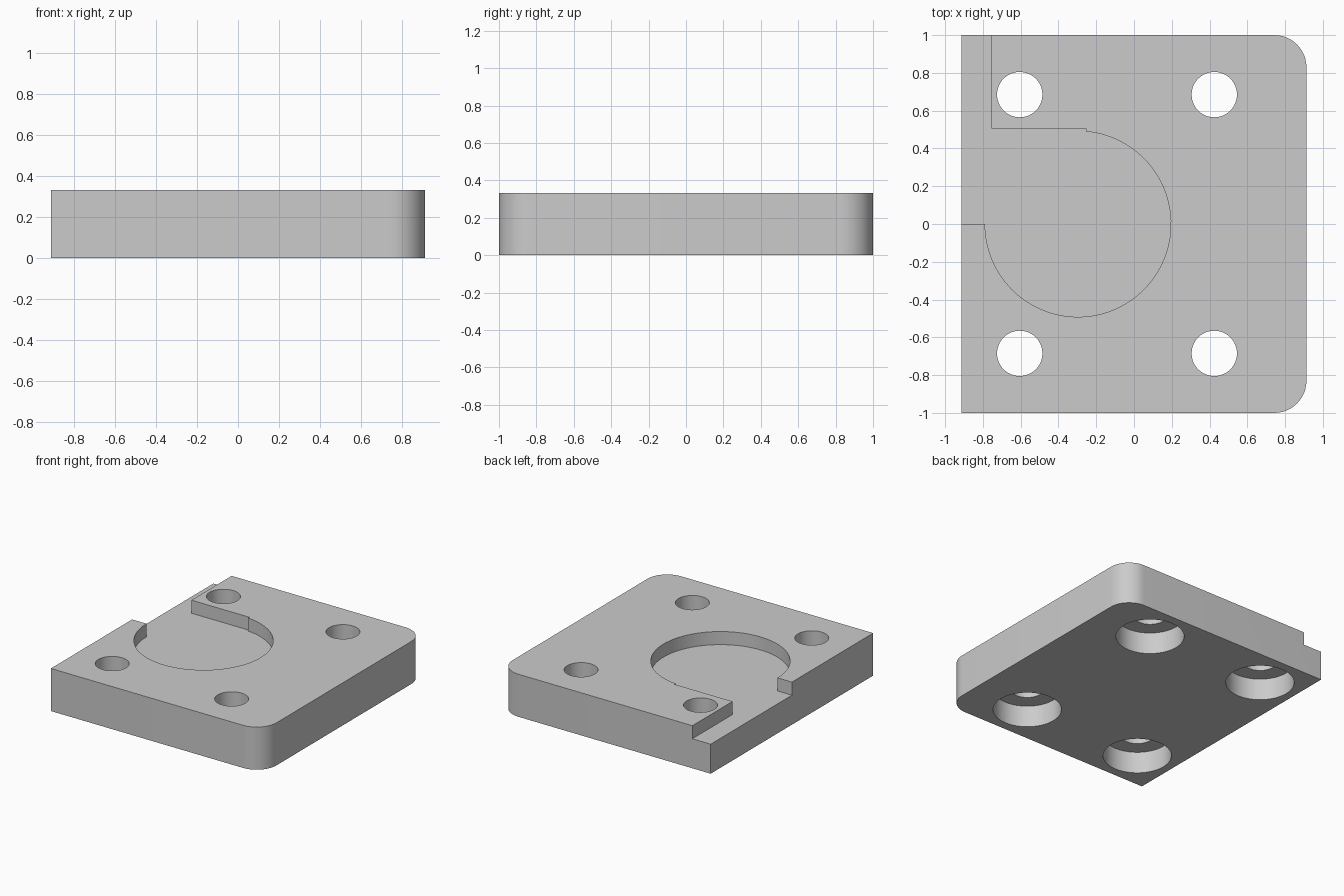
import bpy
import bmesh
from math import sin, cos, asin, pi, radians

if "Cube" in bpy.data.objects:
    bpy.data.objects.remove(bpy.data.objects["Cube"], do_unlink=True)

HALF_X, HALF_Y, HEIGHT = 0.913, 1.0, 0.332
CORNER = 0.17
POCKET_FLOOR, SHOULDER = 0.23, 0.17
BORE_X, BORE_R = -0.297, 0.492

grey = bpy.data.materials.new("plain grey")
grey.use_nodes = True
grey.diffuse_color = (0.6, 0.6, 0.6, 1)
grey.node_tree.nodes["Principled BSDF"].inputs["Base Color"].default_value = (0.6, 0.6, 0.6, 1)


def arc(cx, cy, r, start, end, steps):
    angles = [start + (end - start) * i / steps for i in range(steps + 1)]
    return [(cx + r * cos(a), cy + r * sin(a)) for a in angles]


def prism(name, outline, z0, z1):
    """Extrude a flat outline from z0 up to z1."""
    bm = bmesh.new()
    face = bm.faces.new([bm.verts.new((x, y, z0)) for x, y in outline])
    top = bmesh.ops.extrude_face_region(bm, geom=[face])["geom"]
    moved = [v for v in top if isinstance(v, bmesh.types.BMVert)]
    bmesh.ops.translate(bm, verts=moved, vec=(0, 0, z1 - z0))
    bmesh.ops.recalc_face_normals(bm, faces=bm.faces)
    mesh = bpy.data.meshes.new(name)
    bm.to_mesh(mesh)
    bm.free()
    mesh.materials.append(grey)
    obj = bpy.data.objects.new(name, mesh)
    bpy.context.collection.objects.link(obj)
    return obj


def activate(obj):
    bpy.ops.object.select_all(action="DESELECT")
    obj.select_set(True)
    bpy.context.view_layer.objects.active = obj


def cut(target, cutter):
    cutter.hide_render = True
    mod = target.modifiers.new("cut", "BOOLEAN")
    mod.operation = "DIFFERENCE"
    mod.solver = "EXACT"
    mod.object = cutter
    activate(target)
    bpy.ops.object.modifier_apply(modifier=mod.name)
    bpy.data.objects.remove(cutter, do_unlink=True)


# Plate with two rounded corners on its left side
cx, cy = HALF_X - CORNER, HALF_Y - CORNER
outline = [(-HALF_X, -HALF_Y)]
outline += arc(cx, -cy, CORNER, -pi / 2, 0, 12)
outline += arc(cx, cy, CORNER, 0, pi / 2, 12)
outline += [(-HALF_X, HALF_Y)]
plate = prism("mounting_plate", outline, 0, HEIGHT)

# Round pocket that opens to the side and back through a stepped channel
step_x, step_y, channel_x = -0.255, 0.505, -0.755
start = pi / 2 - asin((step_x - BORE_X) / BORE_R)
pocket = arc(BORE_X, 0, BORE_R, start, -pi, 48)
pocket += [(-1.2, 0), (-1.2, 1.2), (channel_x, 1.2), (channel_x, step_y), (step_x, step_y)]
cut(plate, prism("pocket_cutter", pocket, POCKET_FLOOR, 0.6))

# Four screw holes, counterbored from below
for x in (-0.605, 0.425):
    for y in (-0.685, 0.685):
        for r, z0, z1 in ((0.12, 0.05, 0.6), (0.245, -0.2, SHOULDER)):
            cut(plate, prism("hole_cutter", arc(x, y, r, 0, 2 * pi, 48)[:-1], z0, z1))

activate(plate)
bpy.ops.object.shade_smooth_by_angle(angle=radians(30))
